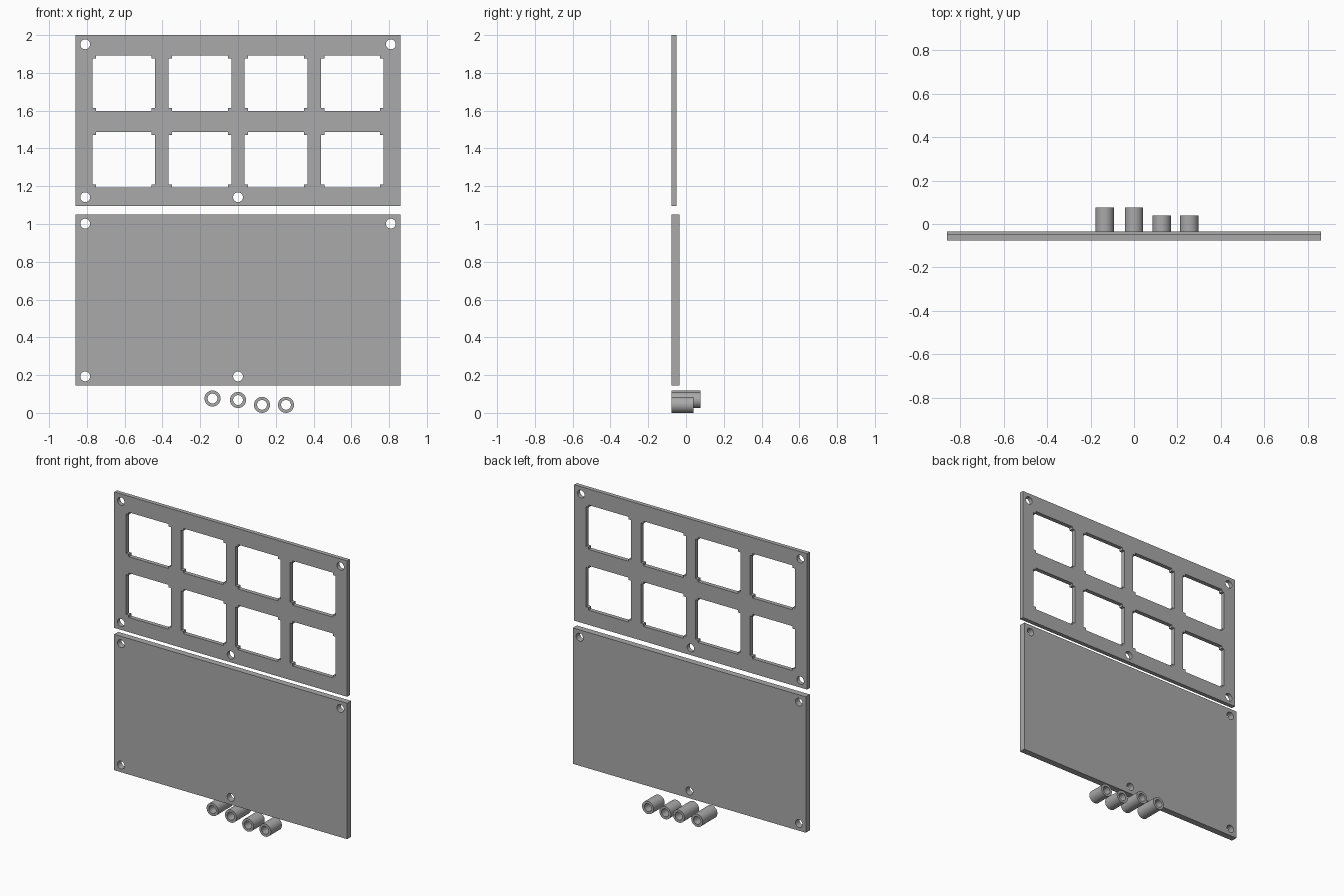
import bpy, bmesh, math
from mathutils import Matrix

if "Cube" in bpy.data.objects:
    bpy.data.objects.remove(bpy.data.objects["Cube"])

FRONT = -0.077      # y of the shared front plane
HOLE_R = 0.026

grey = bpy.data.materials.new("plain grey")
grey.diffuse_color = (0.4, 0.4, 0.4, 1)
grey.use_nodes = True
grey.node_tree.nodes["Principled BSDF"].inputs["Base Color"].default_value = grey.diffuse_color


def circle(cx, cz, r, n=40):
    return [(cx + r * math.cos(2 * math.pi * i / n),
             cz + r * math.sin(2 * math.pi * i / n)) for i in range(n)]


def rect(x0, x1, z0, z1):
    return [(x0, z0), (x1, z0), (x1, z1), (x0, z1)]


def switch_window(cx, cz):
    # rectangular opening with a small square step left in each corner
    w, h, sx, sz = 0.1665, 0.148, 0.0185, 0.016
    quarter = [(w, h - sz), (w - sx, h - sz), (w - sx, h)]
    pts = quarter + [(-x, z) for x, z in reversed(quarter)]
    pts += [(-x, -z) for x, z in quarter] + [(x, -z) for x, z in reversed(quarter)]
    return [(cx + x, cz + z) for x, z in pts]


def slab(name, loops, depth):
    """Fill the outline with its holes and extrude backwards from the front plane."""
    curve = bpy.data.curves.new(name, 'CURVE')
    curve.dimensions = '2D'
    curve.fill_mode = 'BOTH'
    curve.extrude = depth / 2
    for loop in loops:
        spline = curve.splines.new('POLY')
        spline.points.add(len(loop) - 1)
        for p, (x, z) in zip(spline.points, loop):
            p.co = (x, z, 0, 1)
        spline.use_cyclic_u = True
        spline.use_smooth = False
    obj = bpy.data.objects.new(name, curve)
    bpy.context.collection.objects.link(obj)
    bpy.ops.object.select_all(action='DESELECT')
    obj.select_set(True)
    bpy.context.view_layer.objects.active = obj
    bpy.ops.object.convert(target='MESH')
    obj = bpy.context.view_layer.objects.active
    bm = bmesh.new()
    bm.from_mesh(obj.data)
    bmesh.ops.remove_doubles(bm, verts=bm.verts, dist=1e-5)
    bm.transform(Matrix.Translation((0, FRONT + depth / 2, 0))
                 @ Matrix.Rotation(math.pi / 2, 4, 'X'))
    bmesh.ops.recalc_face_normals(bm, faces=bm.faces)
    bm.to_mesh(obj.data)
    bm.free()
    obj.data.materials.clear()
    obj.data.materials.append(grey)
    bpy.ops.object.shade_smooth_by_angle(angle=math.radians(30))
    return obj


def plate_loops(z0):
    # outline plus screw holes: two top corners, bottom left, bottom middle
    holes = [(-0.809, 0.857), (0.809, 0.857), (-0.809, 0.048), (0, 0.048)]
    return [rect(-0.859, 0.859, z0, z0 + 0.906)] + \
           [circle(x, z0 + z, HOLE_R) for x, z in holes]


# Upper plate with two rows of four windows
windows = [switch_window(x, z) for x in (-0.605, -0.2015, 0.2015, 0.605)
           for z in (1.34, 1.745)]
slab("switch_plate", plate_loops(1.094) + windows, 0.028)

# Solid lower plate
slab("base_plate", plate_loops(0.145), 0.042)

# Tubular spacers: two long, two short
spacers = [(-0.135, 0.076, 0.154), (0, 0.068, 0.154),
           (0.127, 0.0425, 0.116), (0.254, 0.0425, 0.116)]
for i, (x, z, length) in enumerate(spacers, 1):
    slab(f"spacer_{i}", [circle(x, z, 0.0425), circle(x, z, HOLE_R)], length)
